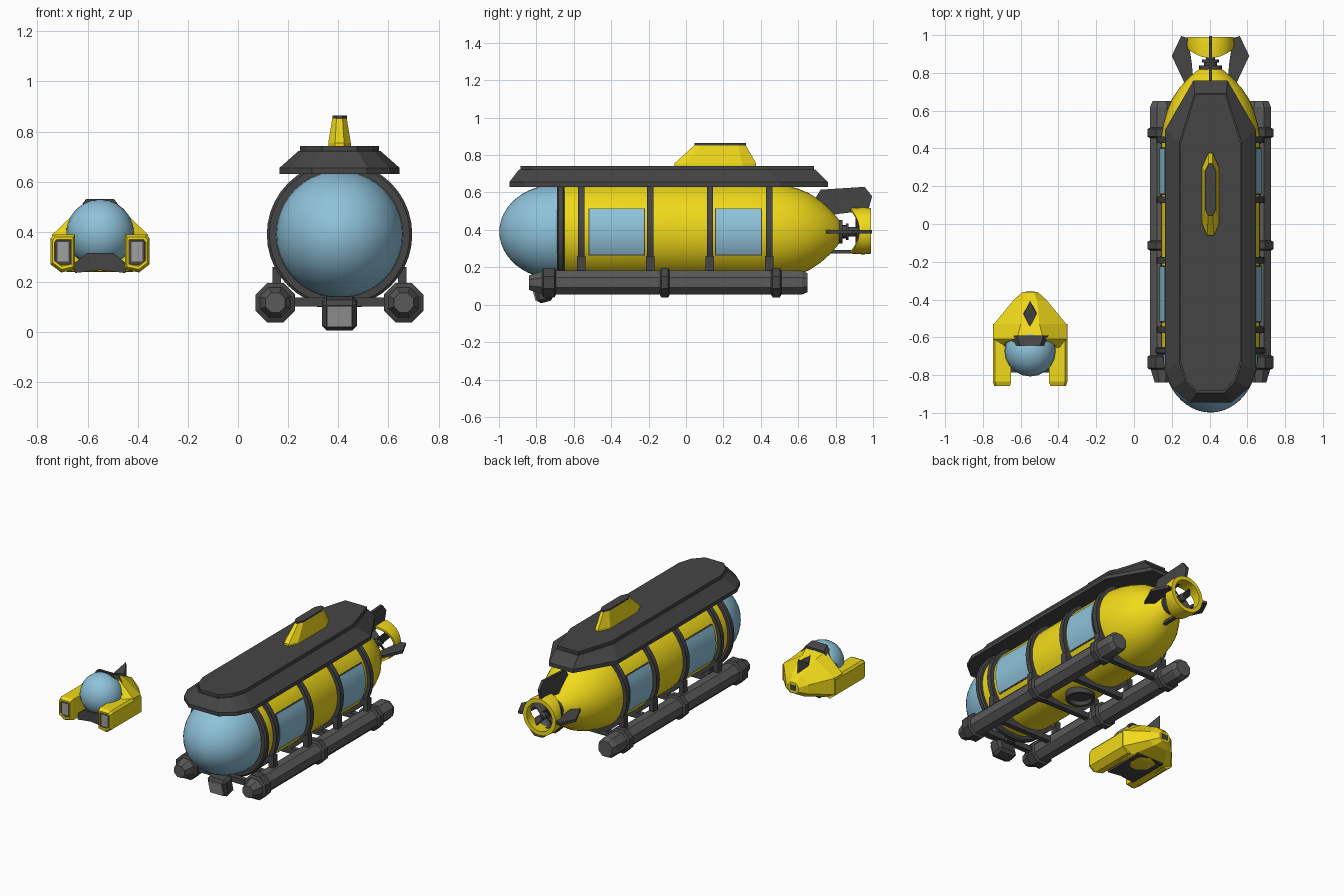
import bpy, bmesh, math
from mathutils import Matrix, Vector

if "Cube" in bpy.data.objects:
    bpy.data.objects.remove(bpy.data.objects["Cube"])

CX, CZ = 0.405, 0.39      # hull axis
MX = -0.55                # small craft centre line


def mat(name, r, g, b):
    m = bpy.data.materials.new(name)
    m.diffuse_color = (r, g, b, 1)
    m.use_nodes = True
    m.node_tree.nodes["Principled BSDF"].inputs["Base Color"].default_value = m.diffuse_color
    return m


YEL = mat("yellow", 0.88, 0.70, 0.01)
DARK = mat("dark_grey", 0.06, 0.06, 0.06)
MID = mat("mid_grey", 0.10, 0.10, 0.10)
PALE = mat("pale_grey", 0.35, 0.35, 0.35)
GLASS = mat("glass_blue", 0.27, 0.54, 0.70)


def finish(name, bm, m, smooth=False):
    bmesh.ops.remove_doubles(bm, verts=bm.verts, dist=1e-5)
    bmesh.ops.recalc_face_normals(bm, faces=bm.faces)
    me = bpy.data.meshes.new(name)
    bm.to_mesh(me)
    bm.free()
    me.materials.append(m)
    ob = bpy.data.objects.new(name, me)
    bpy.context.collection.objects.link(ob)
    if smooth:
        bpy.context.view_layer.objects.active = ob
        bpy.ops.object.select_all(action='DESELECT')
        ob.select_set(True)
        bpy.ops.object.shade_smooth_by_angle(angle=math.radians(35))
    return ob


def loft(name, rings, m, closed=False, smooth=False):
    """Skin a list of equal-length point rings; cap ends or join last to first."""
    bm = bmesh.new()
    vs = [[bm.verts.new(p) for p in r] for r in rings]
    n = len(vs[0])
    for a, b in zip(vs, vs[1:] + (vs[:1] if closed else [])):
        for i in range(n):
            bm.faces.new((a[i], a[(i + 1) % n], b[(i + 1) % n], b[i]))
    if not closed:
        bm.faces.new(vs[0])
        bm.faces.new(vs[-1])
    return finish(name, bm, m, smooth)


def lathe(name, prof, m, c=(CX, CZ), seg=40, closed=False, smooth=True, rot=0.0):
    """Turn (y, radius) points about a y axis."""
    ang = [rot + 2 * math.pi * i / seg for i in range(seg)]
    rings = [[(c[0] + r * math.cos(a), y, c[1] + r * math.sin(a)) for a in ang] for y, r in prof]
    return loft(name, rings, m, closed, smooth)


def arc_panel(name, y0, y1, r0, r1, mid, half, m, n=10):
    """Curved slab lying on the hull side."""
    rings = []
    for i in range(n + 1):
        a = mid - half + 2 * half * i / n
        rings.append([(CX + r * math.cos(a), y, CZ + r * math.sin(a))
                      for y, r in ((y0, r0), (y1, r0), (y1, r1), (y0, r1))])
    return loft(name, rings, m, smooth=True)


def box(name, c, s, m, bevel=0.0, tilt=0.0):
    bm = bmesh.new()
    bmesh.ops.create_cube(bm, size=1, matrix=Matrix.Translation(c)
                          @ Matrix.Rotation(tilt, 4, 'X') @ Matrix.Diagonal((*s, 1)))
    if bevel:
        bmesh.ops.bevel(bm, geom=bm.edges[:], offset=bevel, segments=1, affect='EDGES')
    return finish(name, bm, m)


def outline(half, z, cx=CX):
    """Mirrored plan outline from (half width, y) points."""
    return [(cx + w, y, z) for w, y in half] + [(cx - w, y, z) for w, y in reversed(half)]


# hull, nose dome and hoops
lathe("hull", [(-0.68, 0.262), (0.46, 0.262), (0.53, 0.25), (0.60, 0.23), (0.66, 0.205),
               (0.72, 0.165), (0.77, 0.12), (0.805, 0.08), (0.82, 0.06)], YEL)
lathe("nose_dome", [(-0.69 - 0.308 * math.cos(t), max(0.253 * math.sin(t), 0.001))
                    for t in [math.pi / 2 * i / 12 for i in range(13)]], GLASS)
lathe("nose_ring", [(-0.69, 0.245), (-0.69, 0.28), (-0.682, 0.29), (-0.658, 0.29),
                    (-0.65, 0.28), (-0.65, 0.245)], DARK, closed=True)
HOOPS = (-0.56, -0.192, 0.128, 0.446)
for i, y in enumerate(HOOPS):
    lathe(f"hull_hoop_{i}", [(y - 0.017, 0.25), (y - 0.017, 0.287), (y + 0.017, 0.287),
                             (y + 0.017, 0.25)], DARK, closed=True)

# side windows
for side, mid in (("right", 0), ("left", math.pi)):
    for i, (y0, y1) in enumerate(((-0.515, -0.225), (0.16, 0.40))):
        arc_panel(f"window_frame_{side}_{i}", y0 - 0.006, y1 + 0.006, 0.25, 0.267, mid, 0.49, DARK)
        arc_panel(f"window_{side}_{i}", y0, y1, 0.25, 0.271, mid, 0.465, GLASS)

# deck
low = [(0.09, 0.76), (0.24, 0.50), (0.24, -0.78), (0.20, -0.87), (0.11, -0.945)]
top = [(0.08, 0.685), (0.158, 0.43), (0.158, -0.73), (0.13, -0.82), (0.07, -0.885)]
mid = [(w * 1.04, y * 1.01) for w, y in top]
loft("deck_base", [outline(low, 0.63), outline(low, 0.655), outline(mid, 0.722)], DARK)
loft("deck_top", [outline(top, 0.715), outline(top, 0.742)], DARK)

# deck tower
tb = [(0.012, 0.375), (0.045, 0.30), (0.045, 0.0), (0.018, -0.062)]
tt = [(0.010, 0.32), (0.029, 0.28), (0.029, 0.08), (0.012, 0.045)]
loft("deck_tower", [outline(tb, 0.735), outline(tb, 0.755), outline(tt, 0.852)], YEL)
loft("tower_cap", [outline(tt, 0.85), outline(tt, 0.864)], DARK)

# skids, clamps, struts
E = math.pi / 8
for side, s in (("right", 1), ("left", -1)):
    c = (CX + s * 0.256, 0.118)
    lathe(f"skid_{side}", [(-0.84, 0.042), (-0.76, 0.069), (0.62, 0.069), (0.65, 0.055)], MID,
          c, 8, smooth=False, rot=E)
    for i, (y0, y1) in enumerate(((-0.77, -0.695), (-0.14, -0.087), (0.455, 0.51))):
        lathe(f"skid_clamp_{side}_{i}", [(y0, 0.07), (y0 + 0.008, 0.085), (y1 - 0.008, 0.085),
                                         (y1, 0.07)], DARK, c, 8, smooth=False, rot=E)
    for i, y in enumerate(HOOPS):
        box(f"skid_strut_{side}_{i}", (CX + s * 0.25, y, 0.205), (0.035, 0.045, 0.11), DARK)
for i, y in enumerate((-0.73,) + HOOPS):
    box(f"cross_bar_{i}", (CX, y, 0.12), (0.48, 0.036, 0.036), DARK)

# belly hatch
bm = bmesh.new()
pr = [(0.09, 0.17), (0.09, 0.10), (0.072, 0.10), (0.066, 0.125), (0.001, 0.125)]
hatch = [[(CX + r * math.cos(a), -0.03 + r * math.sin(a), z)
          for a in [math.pi * i / 12 for i in range(24)]] for r, z in pr]
bm.free()
loft("belly_hatch", hatch, DARK, smooth=True)

# front lamp
box("lamp_housing", (CX, -0.765, 0.075), (0.14, 0.09, 0.125), DARK, 0.018, math.radians(15))
box("lamp_lens", (CX, -0.806, 0.064), (0.10, 0.02, 0.085), PALE, 0, math.radians(15))
box("lamp_arm", (CX, -0.72, 0.115), (0.06, 0.06, 0.04), DARK)

# tail shaft and propeller
lathe("tail_shaft", [(0.81, 0.062), (0.838, 0.062), (0.838, 0.035), (0.855, 0.035), (0.855, 0.045),
                     (0.87, 0.045), (0.87, 0.025), (0.95, 0.025), (0.965, 0.012)], DARK, seg=16)
for i in range(4):
    a = math.pi / 4 + i * math.pi / 2
    o = Vector((CX, 0.925, CZ))
    bm = bmesh.new()
    bmesh.ops.create_cube(bm, size=1, matrix=Matrix.Translation(o) @ Matrix.Rotation(a, 4, 'Y')
                          @ Matrix.Translation((0, 0, 0.06)) @ Matrix.Rotation(0.7, 4, 'Z')
                          @ Matrix.Diagonal((0.05, 0.008, 0.085, 1)))
    finish(f"propeller_blade_{i}", bm, DARK)

# duct with scalloped front edge
rings = []
for i in range(32):
    a = 2 * math.pi * i / 32
    f = 0.903 + 0.024 * math.cos(2 * a)
    rings.append([(CX + r * math.cos(a), y, CZ + 0.005 + r * math.sin(a))
                  for y, r in ((f, 0.108), (f, 0.122), (0.95, 0.126), (0.99, 0.122), (0.99, 0.095))])
loft("propeller_duct", rings, YEL, closed=True, smooth=True)

# tail fins: top, left, right, plus lower strut
tall = [(0.68, 0.16), (0.72, 0.225), (0.955, 0.24), (0.995, 0.19), (0.975, 0.115), (0.77, 0.09)]
wide = [(0.73, 0.13), (0.89, 0.205), (0.995, 0.155), (0.985, 0.12), (0.86, 0.10), (0.75, 0.09)]
for name, prof, d in (("top", tall, (0, 1)), ("right", wide, (1, 0)), ("left", wide, (-1, 0))):
    loft(f"tail_fin_{name}", [[(CX + d[0] * r + t * d[1], y, CZ + d[1] * r + t * d[0])
                               for y, r in prof] for t in (-0.009, 0.009)], DARK)
box("tail_strut", (CX, 0.835, 0.283), (0.022, 0.15, 0.02), DARK)

# small craft: body sections (y, belly half, side half, top half, belly z, side low, side high, top z)
secs = [(-0.36, 0.02, 0.04, 0.02, 0.30, 0.315, 0.345, 0.37),
        (-0.40, 0.05, 0.085, 0.035, 0.275, 0.30, 0.36, 0.41),
        (-0.53, 0.12, 0.192, 0.05, 0.24, 0.275, 0.385, 0.475),
        (-0.61, 0.13, 0.192, 0.07, 0.24, 0.275, 0.388, 0.505),
        (-0.66, 0.13, 0.17, 0.12, 0.245, 0.275, 0.37, 0.38)]
loft("craft_body", [[(MX - b, y, zb), (MX - w, y, zl), (MX - w, y, zh), (MX - t, y, zt),
                     (MX + t, y, zt), (MX + w, y, zh), (MX + w, y, zl), (MX + b, y, zb)]
                    for y, b, w, t, zb, zl, zh, zt in secs], YEL)
bm = bmesh.new()
bmesh.ops.create_uvsphere(bm, u_segments=20, v_segments=12, radius=0.135,
                          matrix=Matrix.Translation((MX, -0.672, 0.395)))
finish("craft_canopy", bm, GLASS, True)
loft("craft_chin", [[(MX - 0.11, y, 0.27), (MX - 0.055, y, 0.313), (MX + 0.055, y, 0.313),
                     (MX + 0.11, y, 0.27), (MX + 0.10, y, 0.236), (MX, y, 0.248),
                     (MX - 0.10, y, 0.236)] for y in (-0.785, -0.50)], DARK)
loft("craft_collar", [[(MX - w, y, 0.41), (MX - t, y, z), (MX + t, y, z), (MX + w, y, 0.41)]
                      for y, w, t, z in ((-0.645, 0.137, 0.055, 0.532), (-0.59, 0.135, 0.07, 0.512))], DARK)

# small craft: side pods with lamps
for side, s in (("right", 1), ("left", -1)):
    def sec(y, k):
        pts = ((0.100, 0.25), (0.155, 0.238), (0.197, 0.27), (0.197, 0.375), (0.185, 0.39), (0.100, 0.39))
        return [(MX + s * (0.148 + (x - 0.148) * k), y, 0.32 + (z - 0.32) * k) for x, z in pts]
    loft(f"craft_pod_{side}", [sec(-0.53, 1), sec(-0.835, 1), sec(-0.858, 0.85), sec(-0.858, 0.7),
                               sec(-0.83, 0.62)], YEL)
    box(f"craft_lamp_rim_{side}", (MX + s * 0.148, -0.835, 0.322), (0.064, 0.03, 0.105), DARK)
    box(f"craft_lamp_{side}", (MX + s * 0.148, -0.838, 0.32), (0.044, 0.03, 0.078), PALE)

# small craft: back fin and tail nozzle
loft("craft_fin", [[(MX, -0.545, 0.47), (MX + 0.036, -0.475, 0.44), (MX, -0.405, 0.40),
                    (MX - 0.036, -0.475, 0.44)],
                   [(MX, -0.545, 0.485), (MX + 0.034, -0.475, 0.462), (MX, -0.41, 0.51),
                    (MX - 0.034, -0.475, 0.462)]], DARK)
box("craft_tail_nozzle", (MX, -0.368, 0.335), (0.045, 0.02, 0.035), DARK)
